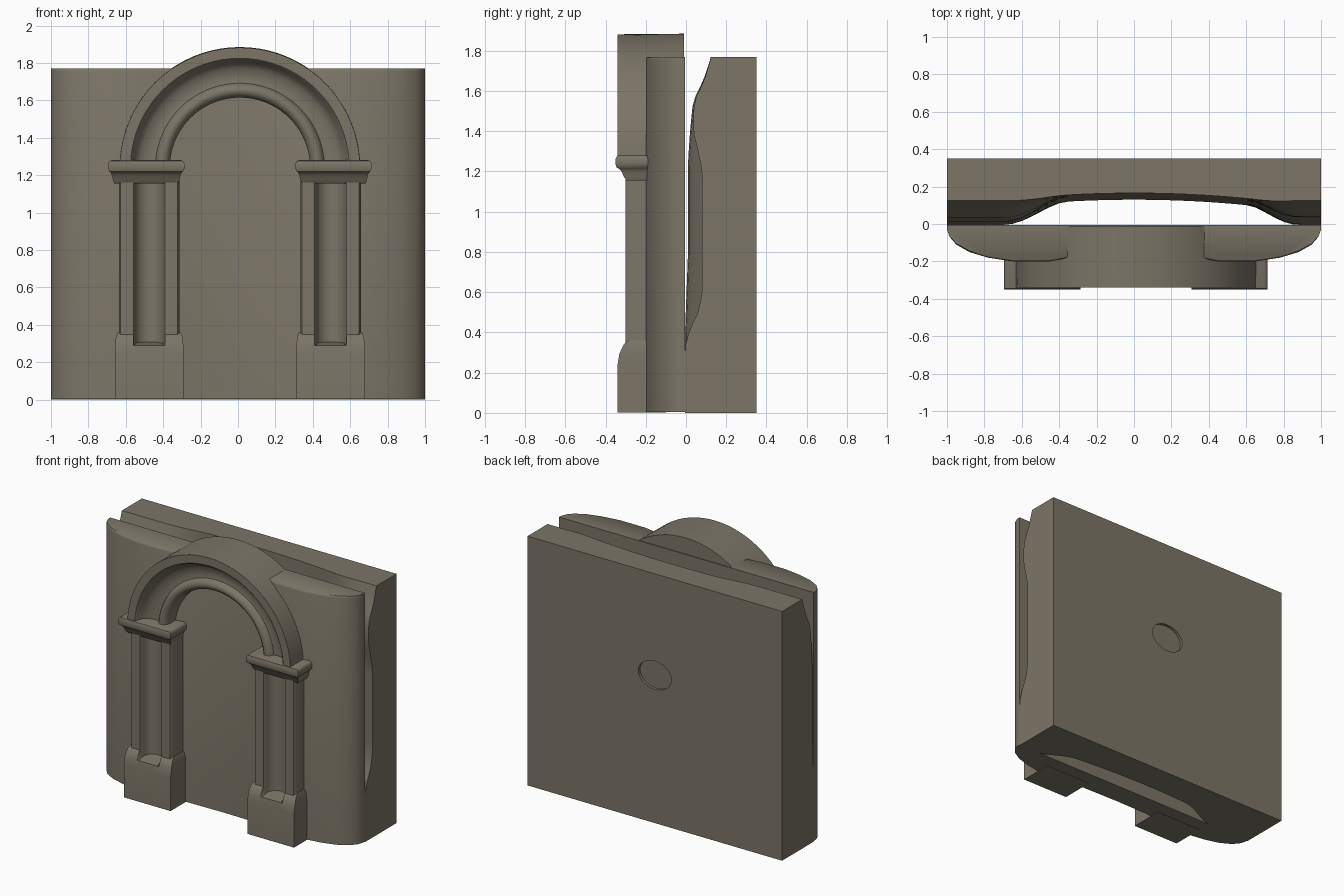
import bpy, bmesh, math

cube = bpy.data.objects.get("Cube")
if cube:
    bpy.data.objects.remove(cube, do_unlink=True)

stone = bpy.data.materials.new("taupe stone")
stone.use_nodes = True
COLOUR = (0.2, 0.178, 0.135, 1)
stone.diffuse_color = COLOUR
stone.node_tree.nodes["Principled BSDF"].inputs["Base Color"].default_value = COLOUR

CX = 0.01      # arch centre line
SPRING = 1.24  # height where the arch starts


def select(obj):
    bpy.ops.object.select_all(action='DESELECT')
    obj.select_set(True)
    bpy.context.view_layer.objects.active = obj


def finish(name, bm, angle):
    bmesh.ops.recalc_face_normals(bm, faces=bm.faces)
    mesh = bpy.data.meshes.new(name)
    bm.to_mesh(mesh)
    bm.free()
    obj = bpy.data.objects.new(name, mesh)
    bpy.context.collection.objects.link(obj)
    mesh.materials.append(stone)
    select(obj)
    bpy.ops.object.shade_smooth_by_angle(angle=math.radians(angle))
    return obj


def loft(name, rings, angle=40):
    """Skin closed rings of equal length and cap both ends."""
    bm = bmesh.new()
    loops = [[bm.verts.new(p) for p in ring] for ring in rings]
    n = len(loops[0])
    for a, b in zip(loops, loops[1:]):
        for i in range(n):
            j = (i + 1) % n
            bm.faces.new((a[i], a[j], b[j], b[i]))
    bm.faces.new(loops[0])
    bm.faces.new(loops[-1])
    return finish(name, bm, angle)


def interpolate(table, v):
    for (a, fa), (b, fb) in zip(table, table[1:]):
        if v <= b:
            return fa + (fb - fa) * (v - a) / (b - a)
    return table[-1][1]


# Front slab: bowed plan with a shallow niche behind the arch
half = [(0, -0.165), (0.3, -0.17), (0.45, -0.2), (0.65, -0.2), (0.78, -0.18), (0.88, -0.15),
        (0.95, -0.11), (0.985, -0.07), (1, -0.03), (1, -0.005)]
plan = [(-x, y) for x, y in reversed(half)] + half[1:]
levels = [(0.005, 1), (1.755, 1), (1.766, 0.98), (1.77, 0.95)]
loft("front_slab", [[(x, y * s, z) for x, y in plan] for z, s in levels])

# Back slab: hollowed front face, open further to the left than to the right
left_edge = [(0, -0.005), (0.33, -0.005), (0.42, 0.02), (0.5, 0.06), (0.6, 0.08),
             (1.2, 0.08), (1.3, 0.06), (1.4, 0.035), (1.55, 0.04), (1.65, 0.09), (1.77, 0.125)]
right_edge = [(0, -0.005), (0.4, -0.005), (0.8, 0.01), (1.25, 0.01), (1.4, 0.02),
              (1.55, 0.035), (1.65, 0.085), (1.77, 0.125)]


def hollow(x, z):
    start, end, edge = (0.6, 0.88, left_edge) if x > 0 else (0.35, 0.7, right_edge)
    t = min(max((abs(x) - start) / (end - start), 0), 1)
    t = t * t * (3 - 2 * t)
    bowl = 0.13 + 0.02 * z - 0.08 * x * x
    return bowl * (1 - t) + interpolate(edge, z) * t


COLS = 40
rings = []
for k in range(37):
    z = 1.77 * k / 36
    xs = [-1 + 2 * i / COLS for i in range(COLS + 1)]
    rings.append([(x, hollow(x, z), z) for x in xs] + [(1, 0.35, z), (-1, 0.35, z)])
back = loft("back_slab", rings)

# Shallow oval dent in the rear face
bpy.ops.mesh.primitive_cylinder_add(vertices=24, radius=0.1, depth=0.04,
                                    location=(0, 0.35, 1.05), rotation=(math.pi / 2, 0, 0))
cutter = bpy.context.object
cutter.name = "dent_cutter"
cutter.scale.x = 1.3
cutter.hide_render = True
dent = back.modifiers.new("dent", 'BOOLEAN')
dent.operation = 'DIFFERENCE'
dent.object = cutter
select(back)
bpy.ops.object.modifier_apply(modifier="dent")
bpy.data.objects.remove(cutter, do_unlink=True)
select(back)
bpy.ops.object.shade_smooth_by_angle(angle=math.radians(35))

# Arch: inner roll, cove and outer band swept over a half circle
section = [(0.375, -0.01), (0.375, -0.245), (0.382, -0.27), (0.4, -0.288), (0.42, -0.29),
           (0.44, -0.28), (0.452, -0.255), (0.48, -0.25), (0.53, -0.262), (0.56, -0.285),
           (0.575, -0.33), (0.585, -0.34), (0.642, -0.34), (0.645, -0.01)]
rings = []
for k in range(41):
    a = math.pi * k / 40
    rings.append([(CX + r * math.cos(a), y, SPRING + r * math.sin(a)) for r, y in section])
loft("arch", rings)


# Block with levels of (height, x margin, front y, y of the middle of the front)
def block(name, x, half_width, levels):
    rings = []
    for z, margin, front, middle in levels:
        w = half_width + margin
        outline = [(-w, -0.1), (-w, front), (-0.085, front), (-0.075, middle),
                   (0.075, middle), (0.085, front), (w, front), (w, -0.1)]
        rings.append([(x + px, y, z) for px, y in outline])
    return loft(name, rings)


# Pillars, plinths and capitals on both sides
flute = [(-0.162, -0.1), (-0.162, -0.285), (-0.152, -0.3), (-0.085, -0.3)]
shaft = flute + [(0.08 * math.sin(a), -0.295 + 0.075 * math.cos(a))
                 for a in [math.pi * (i / 8 - 0.5) for i in range(9)]]
shaft += [(-x, y) for x, y in reversed(flute)]
plinth_levels = [(0.003, 0, -0.34), (0.24, 0, -0.34), (0.29, 0, -0.332),
                 (0.31, -0.002, -0.324), (0.34, -0.006, -0.31), (0.36, -0.015, -0.285)]
capital_levels = [(1.155, 0, -0.295), (1.175, 0.008, -0.31), (1.2, 0.013, -0.32),
                  (1.215, 0.02, -0.335), (1.22, 0.027, -0.345), (1.235, 0.034, -0.35),
                  (1.262, 0.034, -0.35), (1.275, 0.027, -0.345), (1.28, 0.015, -0.335)]
for side, s in (("right", -1), ("left", 1)):
    x = CX + s * 0.485
    loft(side + "_pillar", [[(x + px, y, z) for px, y in shaft] for z in (0.25, 1.2)])
    # The flute runs down into the top of the plinth
    block(side + "_plinth", x, 0.183,
          [(z, m, y, y if z < 0.3 else -0.215) for z, m, y in plinth_levels])
    block(side + "_capital", x + s * 0.016, 0.17, [(z, m, y, y) for z, m, y in capital_levels])
